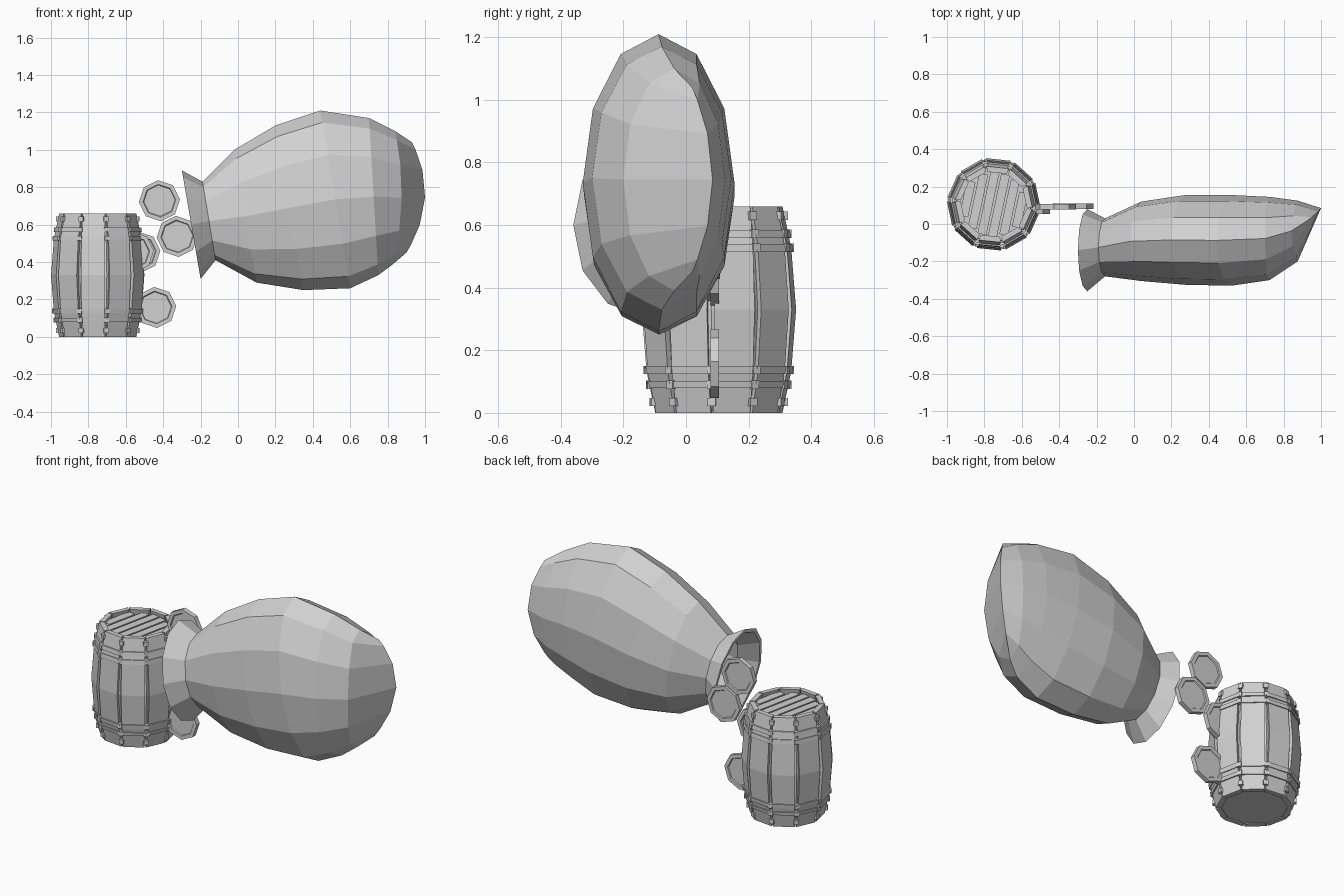
import bpy, bmesh, math
from mathutils import Vector, Matrix

cube = bpy.data.objects.get("Cube")
if cube:
    bpy.data.objects.remove(cube, do_unlink=True)

grey = bpy.data.materials.new("plain_grey")
grey.use_nodes = True
grey.diffuse_color = (0.64, 0.64, 0.64, 1)
grey.node_tree.nodes["Principled BSDF"].inputs["Base Color"].default_value = (0.64, 0.64, 0.64, 1)


def finish(bm, name, location=(0, 0, 0)):
    bmesh.ops.remove_doubles(bm, verts=bm.verts, dist=0.0005)
    bmesh.ops.recalc_face_normals(bm, faces=bm.faces)
    mesh = bpy.data.meshes.new(name)
    bm.to_mesh(mesh)
    bm.free()
    mesh.materials.append(grey)
    obj = bpy.data.objects.new(name, mesh)
    obj.location = location
    bpy.context.collection.objects.link(obj)
    return obj


def skin(bm, rings, cap_start=True, cap_end=True, loop=False):
    """Bridge equal-sized rings of points with quads."""
    rows = [[bm.verts.new(p) for p in ring] for ring in rings]
    n = len(rows[0])
    pairs = list(zip(rows, rows[1:]))
    if loop:
        pairs.append((rows[-1], rows[0]))
    for a, b in pairs:
        for i in range(n):
            j = (i + 1) % n
            bm.faces.new((a[i], a[j], b[j], b[i]))
    if cap_start and not loop:
        bm.faces.new(rows[0])
    if cap_end and not loop:
        bm.faces.new(rows[-1])


def box(bm, size, matrix):
    bmesh.ops.create_cube(bm, size=1, matrix=matrix @ Matrix.Diagonal((*size, 1)))


# Sack: each section is top x, top z, bottom x, bottom z, y min, y max, bulge
RIM = (-0.30, 0.89, -0.20, 0.31, -0.36, 0.08, 0)
NECK = (-0.19, 0.83, -0.12, 0.41, -0.28, 0.03, 0)
SHOULDER = (-0.02, 1.00, 0.10, 0.29, -0.305, 0.12, 0)
BELLY = (0.20, 1.13, 0.35, 0.25, -0.325, 0.155, 0)
WIDE = (0.44, 1.21, 0.60, 0.26, -0.33, 0.155, 0)
BASE = (0.70, 1.17, 0.75, 0.33, -0.30, 0.145, 0)
TAPER = (0.84, 1.10, 0.83, 0.39, -0.20, 0.125, 0.04)
SEAM = (0.93, 1.04, 0.90, 0.45, 0.02, 0.02, 0.085)


def sack_ring(section, scale=1.0, sides=12):
    tx, tz, bx, bz, y0, y1, bulge = section
    mid = Vector(((tx + bx) / 2, (y0 + y1) / 2, (tz + bz) / 2))
    up = Vector(((tx - bx) / 2, 0, (tz - bz) / 2)) * scale
    side = Vector((0, (y1 - y0) / 2 * scale, 0))
    ring = []
    for i in range(sides):
        a = math.tau * i / sides
        s2 = math.sin(a) ** 2
        lean = 0.065 * s2 if y0 == y1 else 0
        ring.append(mid + up * math.cos(a) + side * math.sin(a) + Vector((bulge * s2, lean, 0)))
    return ring


bm = bmesh.new()
inner = [sack_ring(s, 0.92) for s in (BELLY, SHOULDER, NECK, RIM)]
outer = [sack_ring(s) for s in (RIM, NECK, SHOULDER, BELLY, WIDE, BASE, TAPER, SEAM)]
skin(bm, inner + outer, cap_end=False)
finish(bm, "sack")

# Barrel
CENTRE = (-0.75, 0.105, 0)
STAVES = 10
HEIGHT = 0.66
STEP = math.tau / STAVES
TURN = math.radians(-6)          # angle of one joint between staves


def barrel_radius(z):
    u = z / HEIGHT * 2 - 1
    return 0.25 - 0.043 * u * u


def polar(r, a, z):
    return Vector((r * math.cos(a), r * math.sin(a), z))


def decagon(r, z):
    return [polar(r, TURN + STEP * i, z) for i in range(STAVES)]


levels = [HEIGHT * k for k in (0, 0.2, 0.5, 0.8, 1)]

# Closed core seen through the gaps, with the recessed lid
bm = bmesh.new()
core_levels = [0.005] + levels[1:4] + [0.625]
skin(bm, [decagon(barrel_radius(z) - 0.017, z) for z in core_levels])
finish(bm, "barrel_core", CENTRE)

# Staves, with gaps that open towards the middle
bm = bmesh.new()
for i in range(STAVES):
    a0, a1 = TURN + STEP * i, TURN + STEP * (i + 1)
    rings = []
    for z in levels:
        u = z / HEIGHT * 2 - 1
        r = barrel_radius(z)
        gap = (0.004 + 0.008 * (1 - u * u)) / r
        rings.append([polar(r, a0 + gap, z), polar(r, a1 - gap, z),
                      polar(r - 0.03, a1 - gap, z), polar(r - 0.03, a0 + gap, z)])
    skin(bm, rings)
finish(bm, "barrel_staves", CENTRE)

# Hoops
HOOPS = [(0.08, 0.10), (0.125, 0.15), (0.515, 0.54), (0.56, 0.585)]
bm = bmesh.new()
for low, high in HOOPS:
    r0, r1 = barrel_radius(low), barrel_radius(high)
    skin(bm, [decagon(r0 - 0.01, low), decagon(r0 + 0.008, low),
              decagon(r1 + 0.008, high), decagon(r1 - 0.01, high)], loop=True)
finish(bm, "barrel_hoops", CENTRE)

# Small blocks at the stave joints
bm = bmesh.new()
for z in [0.035, 0.63] + [(a + b) / 2 for a, b in HOOPS]:
    for i in range(STAVES):
        a = TURN + STEP * i
        m = Matrix.Translation(polar(barrel_radius(z) - 0.003, a, z)) @ Matrix.Rotation(a, 4, 'Z')
        box(bm, (0.022, 0.026, 0.026), m)
finish(bm, "barrel_joint_blocks", CENTRE)

# Lid planks
bm = bmesh.new()
PLANKS, LID = 6, 0.172
width = 2 * LID / PLANKS
for i in range(PLANKS):
    x = -LID + width * (i + 0.5)
    length = 2 * math.sqrt(LID ** 2 - x ** 2)
    m = Matrix.Rotation(math.radians(-12), 4, 'Z') @ Matrix.Translation((x, 0, 0.63))
    box(bm, (width - 0.01, length, 0.022), m)
finish(bm, "barrel_lid_planks", CENTRE)


# Coins: octagonal discs with a recessed face on each side
def coin(name, x, y, z, r=0.11, half=0.014):
    bm = bmesh.new()

    def octagon(radius, depth):
        return [Vector((radius * math.cos(a), depth, radius * math.sin(a)))
                for a in (math.radians(4 + 45 * i) for i in range(8))]

    skin(bm, [octagon(r * 0.76, -half + 0.005), octagon(r * 0.8, -half), octagon(r, -half),
              octagon(r, half), octagon(r * 0.8, half), octagon(r * 0.76, half - 0.005)])
    finish(bm, name, (x, y, z))


coin("coin_top", -0.42, 0.092, 0.728)
coin("coin_by_mouth", -0.325, 0.095, 0.537)
coin("coin_middle", -0.525, 0.092, 0.453)
coin("coin_middle_front", -0.56, 0.068, 0.453)
coin("coin_bottom", -0.44, 0.092, 0.157)
